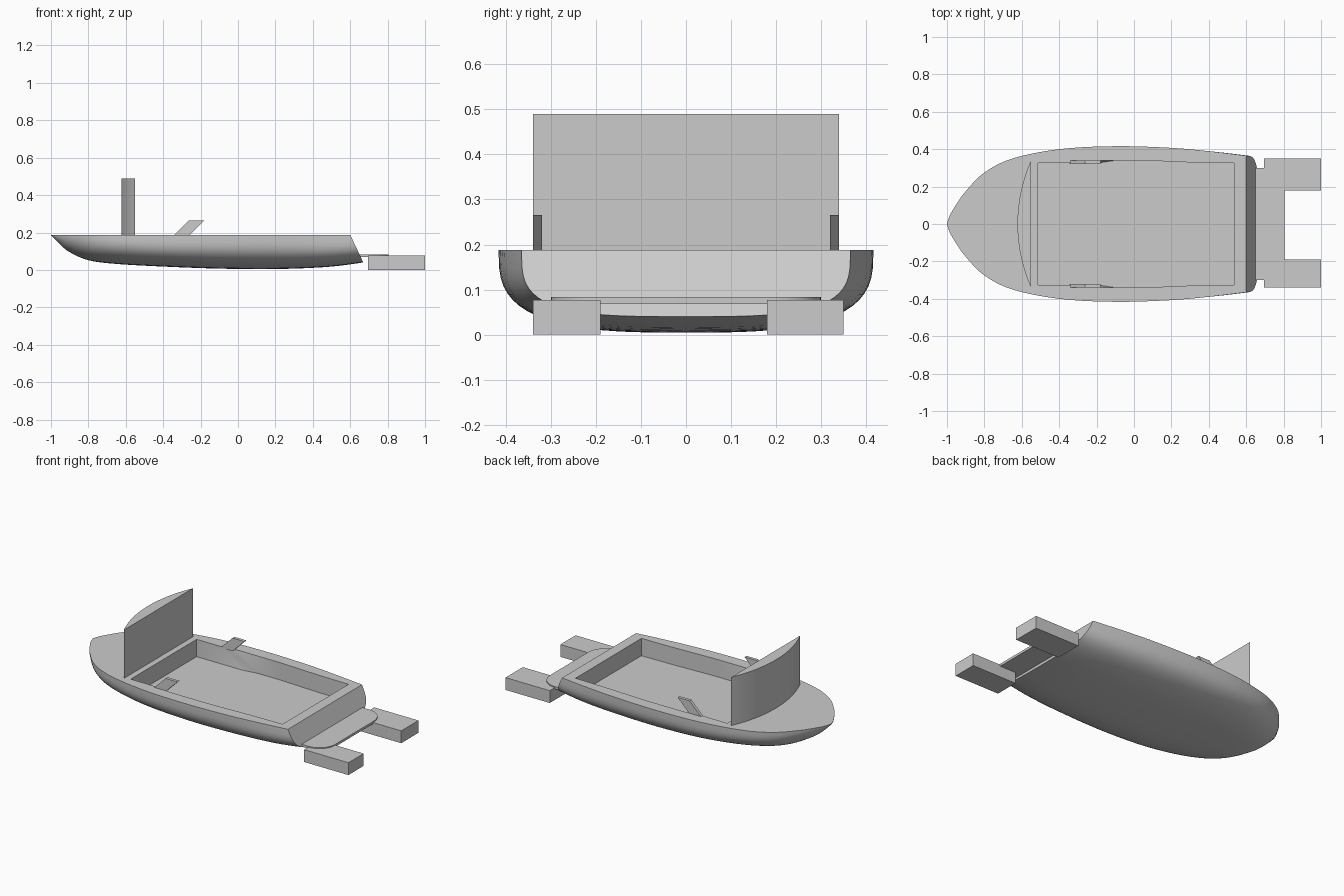
import bpy, bmesh, math

cube = bpy.data.objects.get("Cube")
if cube:
    bpy.data.objects.remove(cube, do_unlink=True)

GREY = (0.6, 0.6, 0.6, 1)
mat = bpy.data.materials.new("plain grey")
mat.use_nodes = True
mat.diffuse_color = GREY
for node in mat.node_tree.nodes:
    if node.type == 'BSDF_PRINCIPLED':
        node.inputs["Base Color"].default_value = GREY

SHEER = 0.188   # deck height
FLOOR = 0.08    # cockpit floor height


def finish(name, bm):
    """Smooth shading with sharp edges kept, then link the part."""
    bmesh.ops.recalc_face_normals(bm, faces=bm.faces[:])
    bm.normal_update()
    for face in bm.faces:
        face.smooth = True
    for edge in bm.edges:
        edge.smooth = edge.calc_face_angle(0) < math.radians(35)
    mesh = bpy.data.meshes.new(name)
    bm.to_mesh(mesh)
    bm.free()
    mesh.materials.append(mat)
    bpy.context.collection.objects.link(bpy.data.objects.new(name, mesh))


def bridge(bm, ring0, ring1):
    """Join two closed rings of vertices with quads."""
    for i in range(len(ring0)):
        j = (i + 1) % len(ring0)
        bm.faces.new((ring0[i], ring0[j], ring1[j], ring1[i]))


def prism(name, outline, low, high, axis='z'):
    """Extrude an (x, y) outline along z, or an (x, z) outline along y."""
    bm = bmesh.new()
    rings = [[bm.verts.new((a, b, h) if axis == 'z' else (a, h, b)) for a, b in outline]
             for h in (low, high)]
    for ring in rings:
        bm.faces.new(ring)
    bridge(bm, *rings)
    finish(name, bm)


def box(name, x0, x1, y0, y1, z0, z1):
    prism(name, [(x0, y0), (x1, y0), (x1, y1), (x0, y1)], z0, z1)


def catmull(p0, p1, p2, p3, t):
    return [0.5 * (2 * b + (c - a) * t + (2 * a - 5 * b + 4 * c - d) * t ** 2
                   + (3 * b - a - 3 * c + d) * t ** 3)
            for a, b, c, d in zip(p0, p1, p2, p3)]


# Hull stations: x, half beam, keel height, fullness of the section
STATIONS = [
    (-1.0, 0.002, 0.184, 2.0), (-0.985, 0.045, 0.17, 2.0),
    (-0.95, 0.105, 0.135, 2.1), (-0.9, 0.175, 0.095, 2.2),
    (-0.8, 0.275, 0.052, 2.5), (-0.65, 0.35, 0.032, 2.8),
    (-0.4, 0.4, 0.018, 3.1), (-0.1, 0.416, 0.007, 3.1),
    (0.2, 0.407, 0.005, 3.1), (0.42, 0.387, 0.016, 3.3),
    (0.6, 0.365, 0.04, 3.5)]
STEPS, SIDES = 5, 32


def hull_section(x, beam, keel, power):
    """Rounded section, raked aft towards the transom."""
    ramp = min(max((x - 0.1) / 0.5, 0), 1)
    rake = 0.47 * ramp * ramp * (3 - 2 * ramp)
    points = []
    for i in range(SIDES + 1):
        a = math.pi * i / SIDES
        c, s = math.cos(a), math.sin(a)
        y = math.copysign(abs(c) ** (2 / power), c) * beam
        drop = max(s, 0) ** (2 / power) * (SHEER - keel)
        points.append((x + rake * drop, y, SHEER - drop))
    return points


# Hull shell with a raked transom
bm = bmesh.new()
last = len(STATIONS) - 1
rows = []
for k in range(last):
    p = [STATIONS[min(max(k + d, 0), last)] for d in (-1, 0, 1, 2)]
    rows += [catmull(*p, step / STEPS) for step in range(STEPS)]
rows.append(STATIONS[-1])
rings = [[bm.verts.new(co) for co in hull_section(*row)] for row in rows]
for r0, r1 in zip(rings, rings[1:]):
    for i in range(SIDES):
        bm.faces.new((r0[i], r0[i + 1], r1[i + 1], r1[i]))
bm.faces.new(rings[0])
bm.faces.new(rings[-1])


def cockpit_outline(recess_start):
    """Rectangle whose long sides bow out into shallow recesses."""
    side = [(-0.513, 0.325), (recess_start, 0.325), (recess_start + 0.1, 0.34),
            (0.05, 0.34), (0.33, 0.328), (0.535, 0.325)]
    return side + [(x, -y) for x, y in reversed(side)]


# Cockpit well: the recess starts further aft at the floor than at the rim
rim, floor = [[bm.verts.new((x, y, z)) for x, y in cockpit_outline(start)]
              for start, z in ((-0.33, SHEER), (-0.2, FLOOR))]
bridge(bm, rim, floor)
bm.faces.new(floor)

# Deck between the sheer line and the cockpit rim
sheer = [r[0] for r in rings] + [r[-1] for r in reversed(rings)]
deck_edges = [bm.edges.get((loop[i - 1], loop[i]))
              for loop in (sheer, rim) for i in range(len(loop))]
bmesh.ops.triangle_fill(bm, edges=deck_edges, use_beauty=True, normal=(0, 0, 1))
finish("hull", bm)

# Windscreen: flat aft face, bowed front face
half, bulge = 0.34, 0.073
radius = (half ** 2 + bulge ** 2) / (2 * bulge)
spread = math.asin(half / radius)
arc = []
for i in range(25):
    a = spread * (1 - i / 12)
    arc.append((-0.55 - bulge + radius * (1 - math.cos(a)), radius * math.sin(a)))
prism("windscreen", arc, SHEER - 0.005, 0.49)

# Slanted side fins on the cockpit edge
fin = [(-0.345, 0.183), (-0.262, 0.183), (-0.18, 0.265), (-0.262, 0.265)]
for name, side in (("left_fin", 1), ("right_fin", -1)):
    prism(name, fin, *sorted((side * 0.32, side * 0.339)), axis='y')

# Swim platform with rounded aft corners
outline = [(0.6, -0.3), (0.6, 0.3)]
for side, start in ((1, 90), (-1, 0)):
    for i in range(9):
        a = math.radians(start - 90 * i / 8)
        outline.append((0.695 + 0.11 * math.cos(a), side * 0.19 + 0.11 * math.sin(a)))
prism("swim_platform", outline, 0.068, 0.083)

# Stern blocks
box("left_stern_block", 0.695, 1.0, 0.18, 0.35, 0.0, 0.077)
box("right_stern_block", 0.695, 1.0, -0.34, -0.19, 0.0, 0.077)
